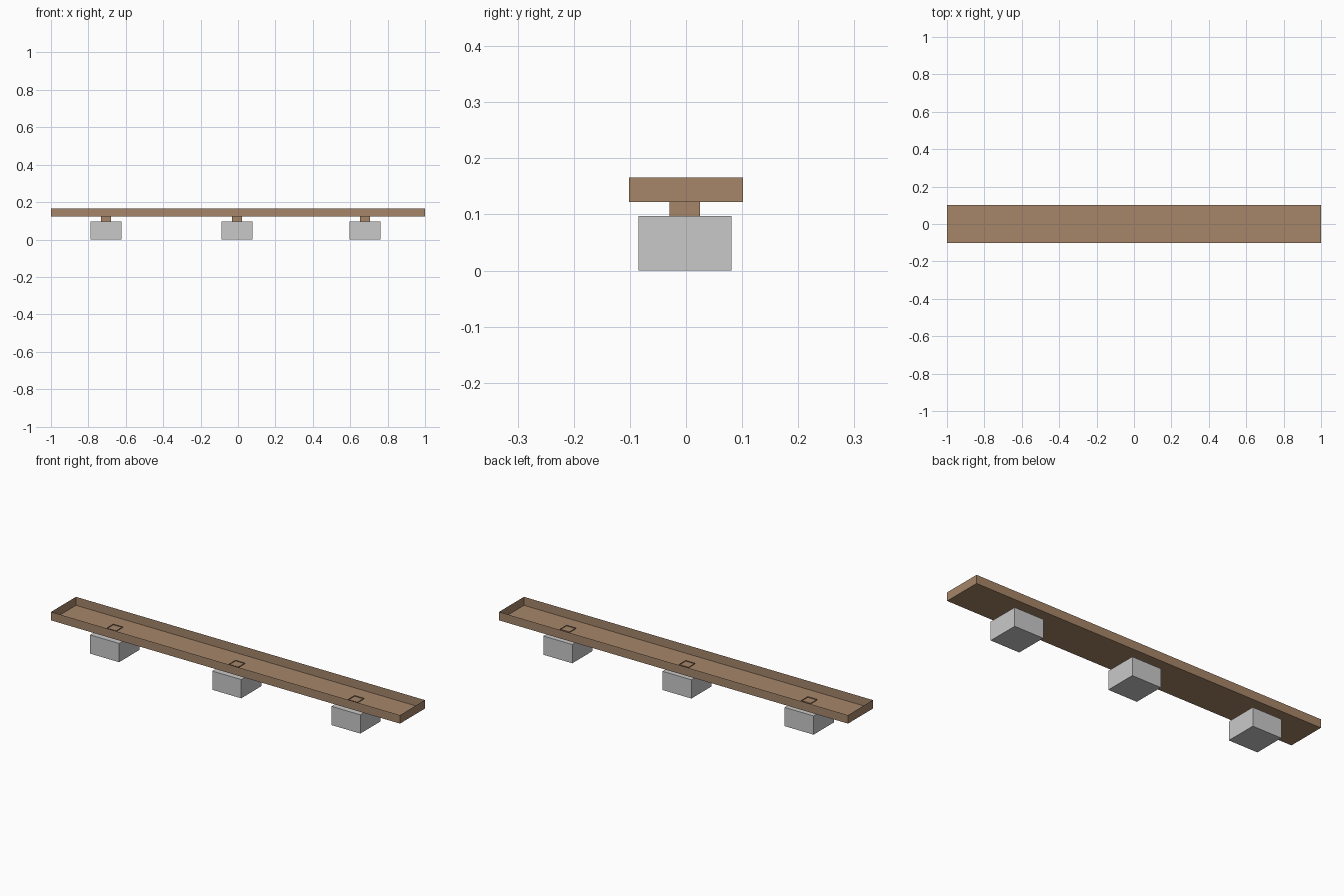
import bpy, bmesh

if "Cube" in bpy.data.objects:
    bpy.data.objects.remove(bpy.data.objects["Cube"])


def material(name, rgb):
    m = bpy.data.materials.new(name)
    m.diffuse_color = (*rgb, 1)
    m.use_nodes = True
    m.node_tree.nodes["Principled BSDF"].inputs["Base Color"].default_value = m.diffuse_color
    return m


wood = material("brown wood", (0.381, 0.238, 0.141))
stone = material("light grey concrete", (0.584, 0.584, 0.584))


def box(name, cx, cy, sx, sy, z0, z1, mat, open_top=False):
    bm = bmesh.new()
    bmesh.ops.create_cube(bm, size=1)
    for v in bm.verts:
        v.co = (cx + v.co.x * sx, cy + v.co.y * sy, z1 if v.co.z > 0 else z0)
    bm.normal_update()
    if open_top:
        bmesh.ops.delete(bm, geom=[f for f in bm.faces if f.normal.z > 0.5],
                         context='FACES_ONLY')
    me = bpy.data.meshes.new(name)
    bm.to_mesh(me)
    bm.free()
    me.materials.append(mat)
    ob = bpy.data.objects.new(name, me)
    bpy.context.collection.objects.link(ob)
    return ob


# Long shallow tray, thin sheet walls, open at the top
box("tray", 0, 0, 2.0, 0.204, 0.122, 0.166, wood, open_top=True)

# Three footing blocks with short open posts that just pierce the tray floor
for i, x in enumerate((-0.705, -0.005, 0.678), 1):
    box(f"footing_block_{i}", x, -0.002, 0.166, 0.166, 0.0, 0.097, stone)
    box(f"post_{i}", x, -0.002, 0.054, 0.054, 0.095, 0.126, wood, open_top=True)
